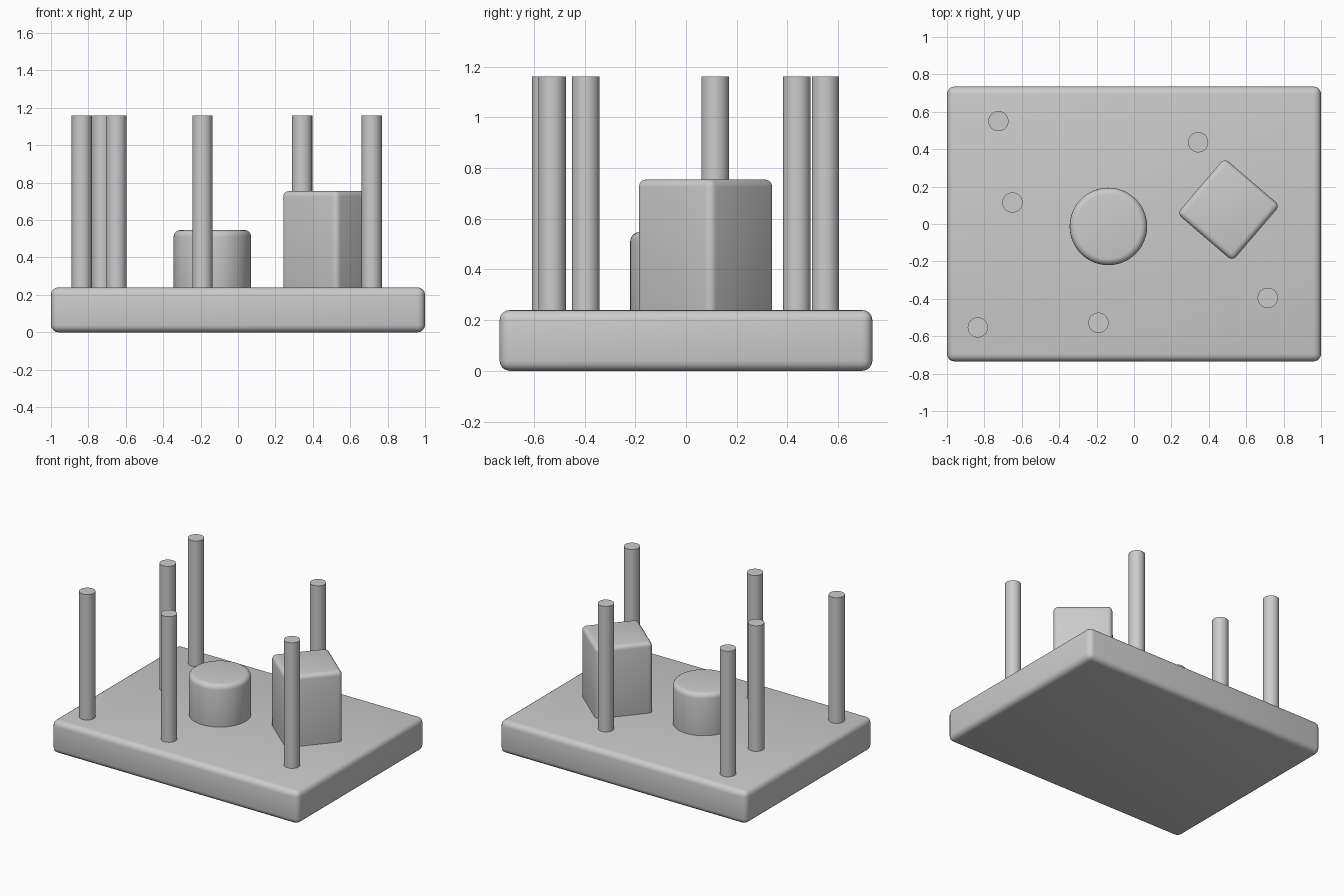
import bpy
from math import radians

cube = bpy.data.objects.get("Cube")
if cube:
    bpy.data.objects.remove(cube, do_unlink=True)

grey = bpy.data.materials.new("plain grey")
grey.use_nodes = True
colour = (0.6, 0.6, 0.6, 1)
grey.diffuse_color = colour
grey.node_tree.nodes["Principled BSDF"].inputs["Base Color"].default_value = colour

BASE_TOP = 0.24
SINK = 0.06  # how far standing parts reach into the base


def finish(name, bevel=0):
    """Name, colour, round and smooth the active object."""
    obj = bpy.context.object
    obj.name = name
    obj.data.materials.append(grey)
    bpy.ops.object.transform_apply(location=False, rotation=False, scale=True)
    if bevel:
        mod = obj.modifiers.new("rounded edges", "BEVEL")
        mod.width = bevel
        mod.segments = 4
        mod.limit_method = "ANGLE"
        mod.angle_limit = radians(40)
        bpy.ops.object.modifier_apply(modifier=mod.name)
    bpy.ops.object.shade_smooth_by_angle(angle=radians(35))
    return obj


def block(name, x, y, bottom, top, size, turn=0, bevel=0.04):
    bpy.ops.mesh.primitive_cube_add(size=1, location=(x, y, (bottom + top) / 2),
                                    rotation=(0, 0, radians(turn)))
    bpy.context.object.scale = (size[0], size[1], top - bottom)
    return finish(name, bevel)


def post(name, x, y, radius, top, bevel=0):
    bottom = BASE_TOP - SINK
    bpy.ops.mesh.primitive_cylinder_add(vertices=64, radius=radius, depth=top - bottom,
                                        location=(x, y, (bottom + top) / 2))
    return finish(name, bevel)


# Rounded slab
block("base", 0, 0, 0, BASE_TOP, (2, 1.47))

# Turned square block and short drum
block("square_block", 0.505, 0.077, BASE_TOP - SINK, 0.755, (0.39, 0.39), 49.5, 0.03)
post("round_drum", -0.137, -0.013, 0.207, 0.547, 0.035)

# Tall thin pegs
pegs = [(-0.725, 0.55), (0.343, 0.437), (-0.65, 0.115),
        (-0.835, -0.553), (-0.19, -0.528), (0.715, -0.395)]
for number, (x, y) in enumerate(pegs, 1):
    post(f"peg_{number}", x, y, 0.054, 1.16)
